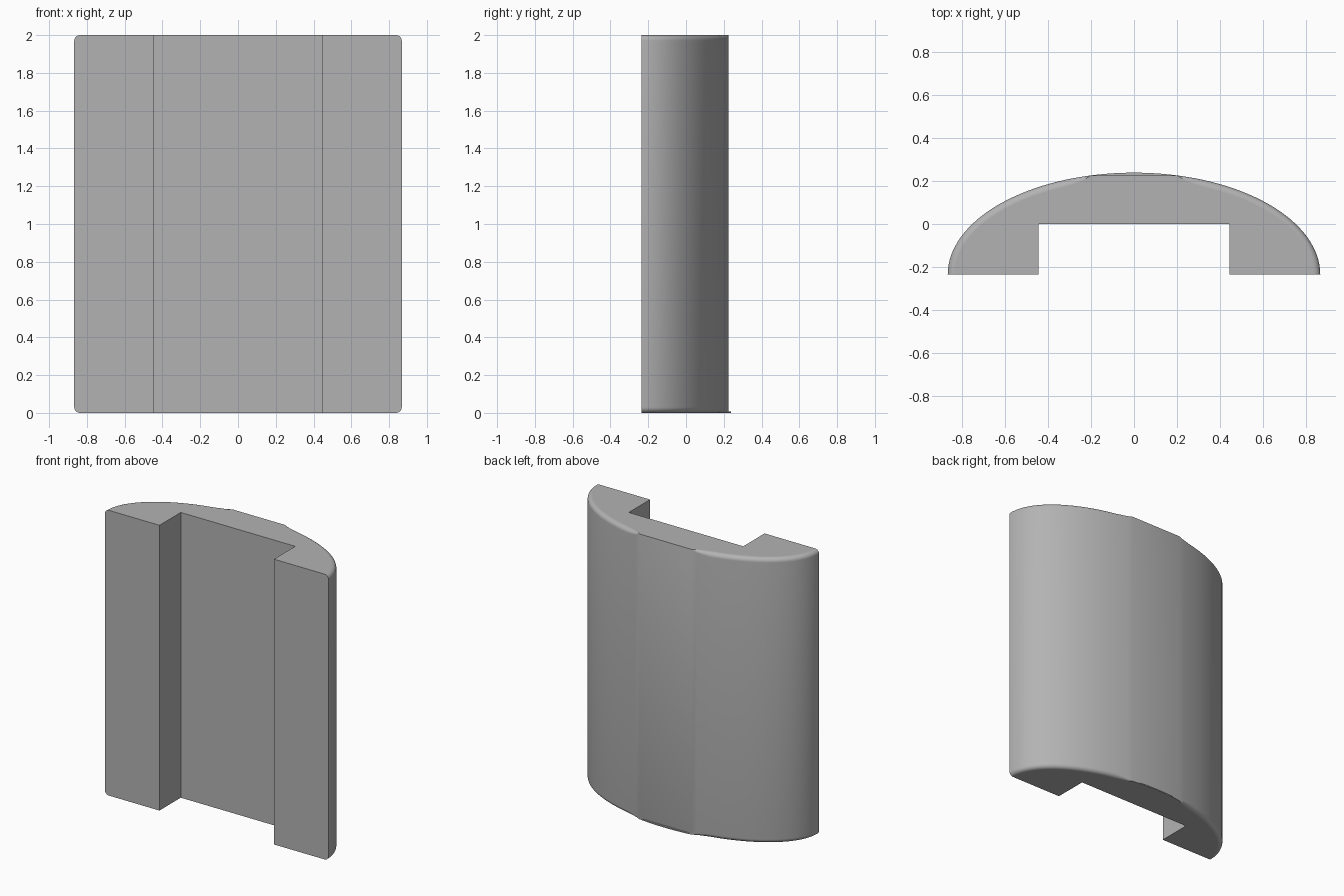
import bpy, bmesh, math
from mathutils import Vector

cube = bpy.data.objects.get("Cube")
if cube:
    bpy.data.objects.remove(cube, do_unlink=True)

grey = bpy.data.materials.new("plain grey")
grey.use_nodes = True
colour = (0.45, 0.45, 0.45, 1)
grey.diffuse_color = colour
grey.node_tree.nodes["Principled BSDF"].inputs["Base Color"].default_value = colour

HEIGHT, RX, RY, FRONT = 2.0, 0.867, 0.475, -0.236
FLAT_X, NOTCH_X, NOTCH_Y, ROUND = 0.2, 0.444, 0.0, 0.03
FLAT_ANGLE = math.acos(FLAT_X / RX)


def arc(start, end, steps):
    """Points and outward normals on the elliptical back."""
    out = []
    for i in range(steps + 1):
        a = start + (end - start) * i / steps
        point = Vector((RX * math.cos(a), FRONT + RY * math.sin(a)))
        normal = Vector((RY * math.cos(a), RX * math.sin(a))).normalized()
        out.append((point, normal))
    return out


def finish(name, bm):
    bmesh.ops.remove_doubles(bm, verts=bm.verts, dist=1e-5)
    bmesh.ops.recalc_face_normals(bm, faces=bm.faces)
    mesh = bpy.data.meshes.new(name)
    bm.to_mesh(mesh)
    bm.free()
    mesh.materials.append(grey)
    obj = bpy.data.objects.new(name, mesh)
    bpy.context.collection.objects.link(obj)
    bpy.ops.object.select_all(action='DESELECT')
    obj.select_set(True)
    bpy.context.view_layer.objects.active = obj
    bpy.ops.object.shade_smooth_by_angle(angle=math.radians(30))
    # Planar ends and front stay crisp beside the rounded rim
    for f in mesh.polygons:
        if abs(f.normal.z) > 0.999 or f.normal.y < -0.9:
            f.use_smooth = False
    return obj


def loft(rings):
    bm = bmesh.new()
    loops = [[bm.verts.new(p) for p in ring] for ring in rings]
    n = len(loops[0])
    for low, high in zip(loops, loops[1:]):
        for i in range(n):
            j = (i + 1) % n
            bm.faces.new((low[i], low[j], high[j], high[i]))
    bm.faces.new(loops[0][::-1])
    bm.faces.new(loops[-1])
    return bm


# Curved back on both sides of a narrow flat strip, with a square front channel
section = []
for p, n in arc(0, FLAT_ANGLE, 28) + arc(math.pi - FLAT_ANGLE, math.pi, 28):
    t = min(1, max(0, (abs(p.x) - FLAT_X) / 0.12))
    section.append((p, n, ROUND * math.sqrt(t)))
for x, y in ((-NOTCH_X, FRONT), (-NOTCH_X, NOTCH_Y), (NOTCH_X, NOTCH_Y), (NOTCH_X, FRONT)):
    section.append((Vector((x, y)), Vector((0, 0)), 0))

# Rounded rim at both ends, fading out at the flat strip
STEPS = 6
bottom, top = [], []
for k in range(STEPS + 1):
    a = math.pi / 2 * k / STEPS
    low, high = [], []
    for p, n, r in section:
        q = p - n * r * (1 - math.sin(a))
        z = r * (1 - math.cos(a))
        low.append((q.x, q.y, z))
        high.append((q.x, q.y, HEIGHT - z))
    bottom.append(low)
    top.insert(0, high)
finish("channel_body", loft(bottom + top))

# Thin lip along the bottom of the flat strip
lip = arc(FLAT_ANGLE, math.pi - FLAT_ANGLE, 12)
finish("bottom_lip", loft([[(p.x, p.y, z) for p, n in lip] for z in (0, 0.008)]))
